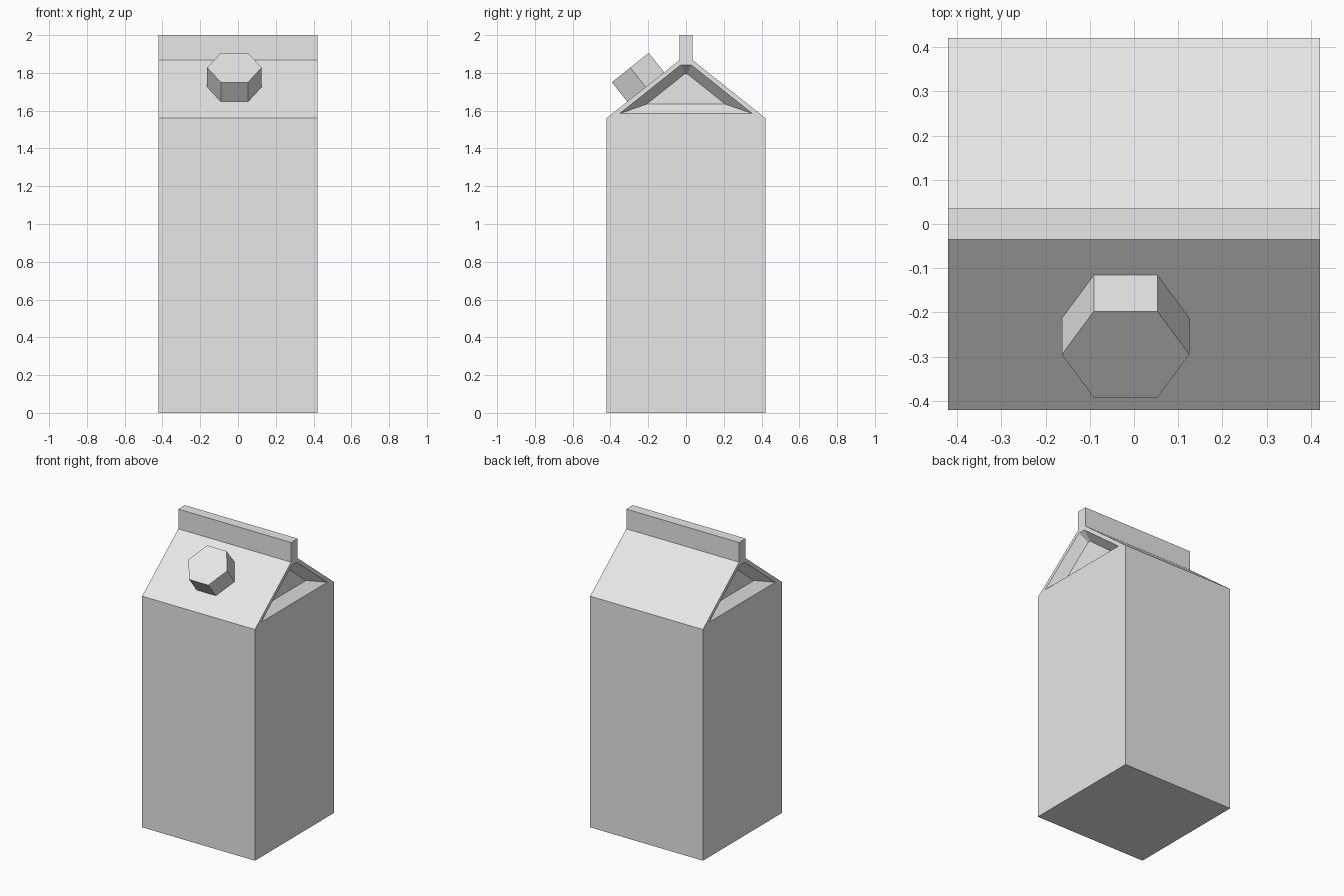
import bpy
import bmesh
from math import atan2
from mathutils import Matrix, Vector

cube = bpy.data.objects.get("Cube")
if cube:
    bpy.data.objects.remove(cube, do_unlink=True)

HALF = 0.421       # half width of the square carton
FIN = 0.035        # half thickness of the sealed top fin
EAVE, RIDGE, TOP = 1.56, 1.867, 2.0

card = bpy.data.materials.new("plain_grey_card")
card.use_nodes = True
grey = (0.8, 0.8, 0.8, 1)
card.diffuse_color = grey
card.node_tree.nodes["Principled BSDF"].inputs["Base Color"].default_value = grey


def add_object(name, bm):
    bmesh.ops.recalc_face_normals(bm, faces=bm.faces)
    mesh = bpy.data.meshes.new(name)
    bm.to_mesh(mesh)
    bm.free()
    mesh.materials.append(card)
    obj = bpy.data.objects.new(name, mesh)
    bpy.context.collection.objects.link(obj)
    return obj


# Carton: rectangles of equal width lofted from the base up to the fin
bm = bmesh.new()
rings = []
for half_depth, z in [(HALF, 0), (HALF, EAVE), (FIN, RIDGE), (FIN, TOP)]:
    corners = [(-1, -1), (1, -1), (1, 1), (-1, 1)]
    rings.append([bm.verts.new((sx * HALF, sy * half_depth, z)) for sx, sy in corners])
bm.faces.new(rings[0])
bm.faces.new(rings[-1])
gables = []
for level, (low, high) in enumerate(zip(rings, rings[1:])):
    for i in range(4):
        j = (i + 1) % 4
        face = bm.faces.new((low[i], low[j], high[j], high[i]))
        if level == 1 and i % 2 == 1:
            gables.append(face)
bmesh.ops.recalc_face_normals(bm, faces=bm.faces)

# Folded-in gables: a flat rim, then a sloping recess
bmesh.ops.inset_individual(bm, faces=gables, thickness=0.024, use_even_offset=True)
bmesh.ops.inset_individual(bm, faces=gables, thickness=0.05, depth=-0.06,
                           use_even_offset=True)
add_object("carton_body", bm)

# Screw cap: a six-sided prism standing square on the front roof slope
tilt = atan2(RIDGE - EAVE, HALF - FIN)
turn = Matrix.Rotation(tilt, 4, "X")
height, sink = 0.133, 0.01
outer_centre = Vector((-0.019, -0.295, 1.828))
middle = outer_centre - turn @ Vector((0, 0, (height + sink) / 2))
bm = bmesh.new()
bmesh.ops.create_cone(bm, cap_ends=True, segments=6, radius1=0.144, radius2=0.144,
                      depth=height + sink)
# Put two corners of the hexagon on the sideways axis
if max(v.co.x for v in bm.verts) < 0.14:
    bmesh.ops.rotate(bm, verts=bm.verts, matrix=Matrix.Rotation(atan2(1, 3 ** 0.5), 3, "Z"))
bmesh.ops.transform(bm, matrix=Matrix.Translation(middle) @ turn, verts=bm.verts)
add_object("screw_cap", bm)
